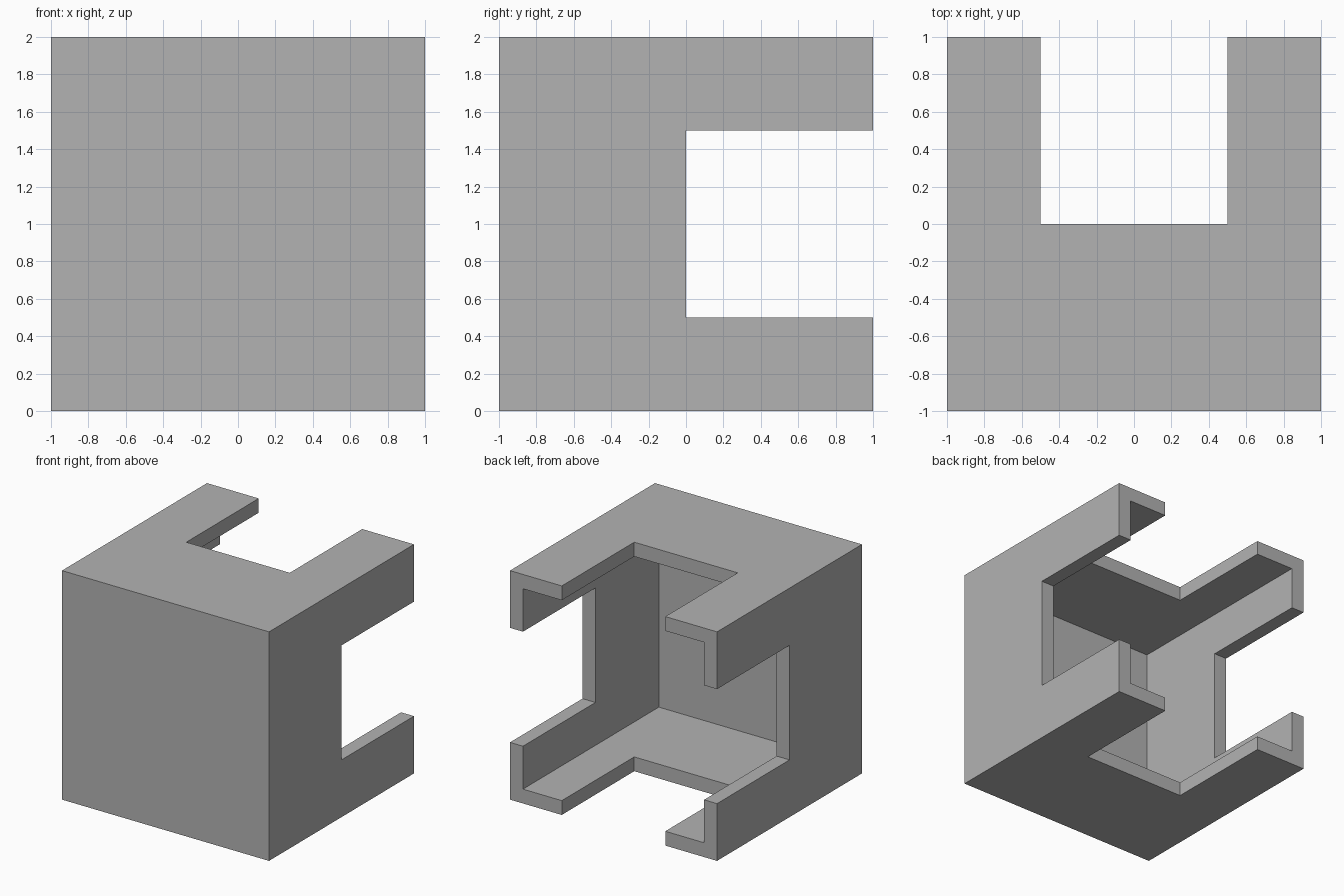
import bpy
from mathutils import Vector

if "Cube" in bpy.data.objects:
    bpy.data.objects.remove(bpy.data.objects["Cube"], do_unlink=True)

WALL = 0.125   # shell thickness
NOTCH = 0.5    # half width of the notches
OVER = 0.25    # how far cutters reach past the shell

grey = bpy.data.materials.new("plain grey")
grey.use_nodes = True
colour = (0.45, 0.45, 0.45, 1)
grey.diffuse_color = colour
grey.node_tree.nodes["Principled BSDF"].inputs["Base Color"].default_value = colour


def box(name, low, high):
    """Axis-aligned box between two corners."""
    low, high = Vector(low), Vector(high)
    bpy.ops.mesh.primitive_cube_add(size=1, location=(low + high) / 2)
    obj = bpy.context.object
    obj.name = name
    obj.scale = high - low
    bpy.ops.object.transform_apply(location=True, rotation=False, scale=True)
    obj.data.materials.append(grey)
    return obj


def cut(target, cutter):
    """Subtract a box from the target, then discard it."""
    cutter.hide_render = True
    mod = target.modifiers.new(cutter.name, 'BOOLEAN')
    mod.operation = 'DIFFERENCE'
    mod.solver = 'EXACT'
    mod.object = cutter
    bpy.context.view_layer.objects.active = target
    bpy.ops.object.modifier_apply(modifier=mod.name)
    bpy.data.objects.remove(cutter, do_unlink=True)


# Cubic shell
shell = box("notched_box_shell", (-1, -1, 0), (1, 1, 2))

# Cavity open at the back
inner = 1 - WALL
cut(shell, box("cavity", (-inner, -inner, WALL), (inner, 1 + OVER, 2 - WALL)))

# Notch through top and bottom, from the back edge to the middle
cut(shell, box("vertical_notch", (-NOTCH, 0, -OVER), (NOTCH, 1 + OVER, 2 + OVER)))

# Notch through both side walls
cut(shell, box("side_notch", (-1 - OVER, 0, 1 - NOTCH), (1 + OVER, 1 + OVER, 1 + NOTCH)))
